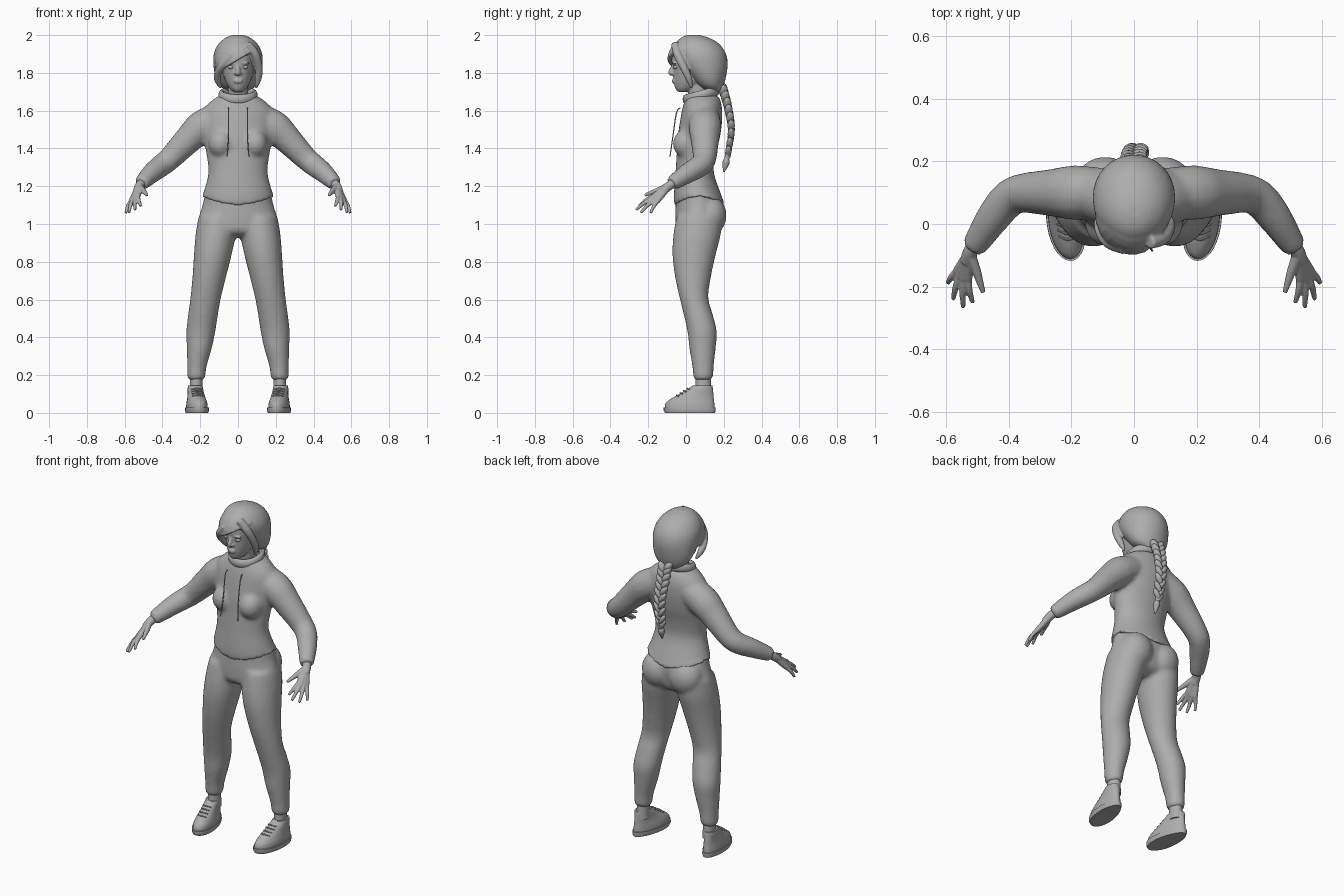
import bpy, bmesh, math
from mathutils import Vector, Matrix

cube = bpy.data.objects.get("Cube")
if cube:
    bpy.data.objects.remove(cube, do_unlink=True)

clay = bpy.data.materials.new("plain grey")
clay.use_nodes = True
GREY = (0.42, 0.42, 0.42, 1)
clay.diffuse_color = GREY
clay.node_tree.nodes["Principled BSDF"].inputs["Base Color"].default_value = GREY


def spline(rows, steps):
    """Catmull-Rom interpolation of rows of numbers."""
    rows = [Vector(r) for r in rows]
    out = []
    for i in range(len(rows) - 1):
        a, b, c, d = (rows[max(i - 1, 0)], rows[i], rows[i + 1], rows[min(i + 2, len(rows) - 1)])
        for k in range(steps):
            t = k / steps
            out.append(b + 0.5 * t * ((c - a) + t * ((2 * a - 5 * b + 4 * c - d) + t * (3 * b - a - 3 * c + d))))
    return out + [rows[-1]]


def skin(bm, rings):
    """Join vertex rings into a closed skin."""
    n = len(rings[0])
    vs = [[bm.verts.new(p) for p in ring] for ring in rings]
    for a, b in zip(vs, vs[1:]):
        for i in range(n):
            bm.faces.new((a[i], a[(i + 1) % n], b[(i + 1) % n], b[i]))
    bm.faces.new(vs[0][::-1])
    bm.faces.new(vs[-1])


def stack(bm, rows, steps=4, n=32):
    """Level oval rings: (z, x centre, x radius, y front, y back)."""
    rings = []
    for z, x, rx, y0, y1 in spline(rows, steps):
        ring = []
        for i in range(n):
            a = math.tau * i / n
            ring.append((x + rx * math.cos(a), (y0 + y1) / 2 + (y1 - y0) / 2 * math.sin(a), z))
        rings.append(ring)
    skin(bm, rings)


def tube(bm, rows, steps=4, n=14):
    """Round tube along a path: (x, y, z, radius)."""
    pts = spline(rows, steps)
    rings = []
    for i, p in enumerate(pts):
        d = (pts[min(i + 1, len(pts) - 1)] - pts[max(i - 1, 0)]).to_3d()
        q = d.to_track_quat('Z', 'Y')
        ring = []
        for k in range(n):
            a = math.tau * k / n
            ring.append(p.to_3d() + q @ Vector((math.cos(a), math.sin(a), 0)) * p[3])
        rings.append(ring)
    skin(bm, rings)


def ball(bm, centre, radii, turn=0):
    m = Matrix.Translation(centre) @ Matrix.Rotation(turn, 4, 'Y') @ Matrix.Diagonal((*radii, 1))
    return bmesh.ops.create_uvsphere(bm, u_segments=24, v_segments=16, radius=1, matrix=m)["verts"]


def finish(name, bm, voxel=0, smooth=0):
    bmesh.ops.recalc_face_normals(bm, faces=bm.faces)
    mesh = bpy.data.meshes.new(name)
    bm.to_mesh(mesh)
    bm.free()
    mesh.materials.append(clay)
    ob = bpy.data.objects.new(name, mesh)
    bpy.context.collection.objects.link(ob)
    if voxel:
        mesh.shade_smooth()
        blend = ob.modifiers.new("blend", 'REMESH')
        blend.mode, blend.voxel_size, blend.use_smooth_shade = 'VOXEL', voxel, True
        relax = ob.modifiers.new("relax", 'SMOOTH')
        relax.factor, relax.iterations = 0.5, smooth
    else:
        bpy.ops.object.select_all(action='DESELECT')
        ob.select_set(True)
        bpy.context.view_layer.objects.active = ob
        bpy.ops.object.shade_smooth_by_angle(angle=math.radians(40))
    return ob


SIDES = (("left", 1), ("right", -1))

# Jacket: torso, bust and sleeves blended together
bm = bmesh.new()
stack(bm, [(1.095, 0, .197, -.064, .208), (1.16, 0, .184, -.064, .185), (1.27, 0, .157, -.056, .148),
           (1.36, 0, .166, -.05, .155), (1.45, 0, .18, -.045, .178), (1.53, 0, .19, -.034, .19),
           (1.60, 0, .185, -.022, .192), (1.645, 0, .15, -.01, .185), (1.68, 0, .10, .0, .172)])
for v in bm.verts:  # hem rises towards the hips
    if v.co.z < 1.16:
        v.co.z += (1.16 - v.co.z) * 0.85 * (v.co.x / .2) ** 2
for _, s in SIDES:
    ball(bm, (s * .09, .0, 1.425), (.066, .07, .075))
    tube(bm, [(s * .1, .1, 1.565, .08), (s * .19, .1, 1.515, .088), (s * .26, .1, 1.45, .077),
              (s * .36, .098, 1.347, .063), (s * .405, .075, 1.31, .06), (s * .45, .02, 1.275, .055),
              (s * .495, -.048, 1.232, .045), (s * .515, -.077, 1.213, .038)])
finish("jacket", bm, .011, 8)

# Collar rim, lower at the front
bm = bmesh.new()
rim = []
for i in range(33):
    a = math.tau * i / 32
    ring = []
    for k in range(12):
        b = math.tau * k / 12
        r = .082 + .016 * math.cos(b)
        ring.append((r * 1.06 * math.cos(a), .08 + r * math.sin(a),
                     1.682 + .022 * math.sin(a) + .026 * math.sin(b)))
    rim.append(ring)
skin(bm, rim)
bmesh.ops.remove_doubles(bm, verts=bm.verts, dist=.0005)
bmesh.ops.delete(bm, geom=[f for f in bm.faces if len(f.verts) > 4], context='FACES_ONLY')
finish("collar", bm)

# Drawstrings
for side, s in SIDES:
    bm = bmesh.new()
    tube(bm, [(s * .05, -.03, 1.615, .003), (s * .051, -.05, 1.59, .003),
              (s * .05, -.07, 1.46, .003), (s * .058, -.085, 1.355, .003)], n=8)
    finish(side + "_drawstring", bm)

# Trousers: hips, seat and legs
bm = bmesh.new()
stack(bm, [(.93, 0, .13, .0, .11), (.96, 0, .19, -.05, .165), (1.03, 0, .207, -.057, .185),
           (1.1, 0, .188, -.055, .19), (1.17, 0, .174, -.054, .172)])
for _, s in SIDES:
    ball(bm, (s * .092, .125, 1.045), (.098, .09, .105))
    stack(bm, [(.175, s * .221, .038, .05, .13), (.19, s * .221, .047, .039, .143),
               (.25, s * .217, .052, .033, .147), (.34, s * .205, .066, .018, .157),
               (.43, s * .197, .077, .008, .163), (.52, s * .185, .079, -.012, .142),
               (.61, s * .171, .081, -.034, .118), (.72, s * .152, .089, -.058, .132),
               (.84, s * .133, .1, -.072, .158), (.95, s * .118, .106, -.066, .185),
               (1.04, s * .11, .098, -.05, .19)])
finish("trousers", bm, .011, 6)

# Head: face, neck, nose, lips and brows
bm = bmesh.new()
stack(bm, [(1.70, 0, .025, -.045, .02), (1.72, 0, .045, -.058, .06), (1.76, 0, .068, -.066, .12),
           (1.82, 0, .085, -.07, .16), (1.88, 0, .09, -.077, .17), (1.93, 0, .08, -.065, .16),
           (1.965, 0, .04, -.03, .12)])
tube(bm, [(0, .085, 1.58, .058), (0, .07, 1.66, .053), (0, .055, 1.76, .053)])
tube(bm, [(0, -.066, 1.85, .007), (0, -.074, 1.825, .010), (0, -.083, 1.803, .013), (0, -.074, 1.792, .011)])
for z in (1.762, 1.752):
    ball(bm, (0, -.064, z), (.024, .011, .006))
for _, s in SIDES:
    ball(bm, (s * .013, -.072, 1.797), (.009, .01, .007))
    ball(bm, (s * .036, -.062, 1.852), (.026, .012, .006), s * .1)
    ball(bm, (s * .087, .05, 1.815), (.012, .022, .033))
finish("head", bm, .005, 3)
for side, s in SIDES:
    bm = bmesh.new()
    ball(bm, (s * .036, -.052, 1.83), (.018, .015, .011))
    finish(side + "_eye", bm)

# Hair: back volume, swept fringe and side locks
bm = bmesh.new()
stack(bm, [(1.70, 0, .05, .12, .185), (1.73, 0, .095, .065, .198), (1.78, 0, .12, .015, .212),
           (1.85, 0, .131, -.045, .221), (1.91, 0, .126, -.066, .208), (1.96, 0, .098, -.052, .168),
           (1.99, 0, .058, -.02, .11), (2.002, 0, .02, .02, .06)])
fringe = bmesh.new()
ball(fringe, (0, .04, 1.862), (.126, .14, .137))
bmesh.ops.bisect_plane(fringe, geom=fringe.verts[:] + fringe.edges[:] + fringe.faces[:],
                       plane_co=(0, -.1, 1.868), plane_no=(-.6, 0, 1), clear_inner=True)
bmesh.ops.holes_fill(fringe, edges=fringe.edges)
part = bpy.data.meshes.new("fringe")
fringe.to_mesh(part)
fringe.free()
bm.from_mesh(part)
bpy.data.meshes.remove(part)
tube(bm, [(.05, -.06, 1.955, .02), (.09, -.045, 1.90, .023), (.11, -.012, 1.83, .021),
          (.107, .015, 1.77, .018), (.095, .03, 1.72, .007)])
tube(bm, [(-.03, -.08, 1.90, .018), (-.08, -.055, 1.845, .023), (-.106, -.018, 1.80, .02),
          (-.107, .015, 1.76, .018), (-.09, .035, 1.72, .007)])
finish("hair", bm, .006, 3)

# Braid of alternating plump strands with a tuft
bm = bmesh.new()
spine = spline([(.0, .195, 1.715), (.0, .222, 1.62), (.008, .24, 1.5), (.014, .222, 1.37)], 6)
for i, p in enumerate(spine):
    size = 1 - .4 * i / len(spine)
    s = 1 if i % 2 else -1
    ball(bm, p + Vector((s * .019 * size, 0, 0)), (.021 * size, .025 * size, .036), s * .6)
tube(bm, [(.014, .222, 1.375, .016), (.014, .216, 1.35, .012), (.016, .212, 1.325, .019), (.018, .2, 1.275, .004)])
finish("braid", bm)

# Hands: palm fans out from the wrist into four fingers and a thumb
KNUCKLES = [(.53, -.175, 1.145), (.543, -.177, 1.135), (.556, -.167, 1.126), (.566, -.152, 1.12)]
TIPS = [(.515, -.25, 1.095), (.545, -.265, 1.075), (.577, -.24, 1.06), (.594, -.188, 1.058)]
for side, s in SIDES:
    bm = bmesh.new()
    def limb(points, radii):
        tube(bm, [(s * p[0], p[1], p[2], r) for p, r in zip(points, radii)])
    limb([(.495, -.05, 1.23), (.52, -.085, 1.205), (.535, -.12, 1.175)], (.025, .024, .022))
    for k, t in zip(KNUCKLES, TIPS):
        mid = Vector(k).lerp(Vector(t), .5) + Vector((.003, 0, .006))
        limb([(.522, -.09, 1.203), k], (.019, .014))
        limb([k, mid, t], (.0125, .0105, .0075))
    limb([(.522, -.1, 1.2), (.503, -.15, 1.178), (.492, -.185, 1.165), (.481, -.218, 1.152)],
         (.018, .015, .0115, .008))
    finish(side + "_hand", bm, .004, 3)

# Shoes, soles, laces and ankles
def foot_shape(bm, s):
    """Widen the ball of the foot, narrow the heel, turn the toe inward."""
    for v in bm.verts:
        y = v.co.y
        v.co.x = s * (.224 + v.co.x * (1.04 - .9 * y) - .12 * (.06 - y))

for side, s in SIDES:
    bm = bmesh.new()
    stack(bm, [(.02, 0, .054, -.112, .152), (.05, 0, .052, -.108, .15), (.075, 0, .047, -.08, .147),
               (.1, 0, .043, -.035, .145), (.13, 0, .041, .015, .142), (.145, 0, .038, .035, .139)])
    foot_shape(bm, s)
    finish(side + "_shoe", bm)
    bm = bmesh.new()
    stack(bm, [(0, 0, .056, -.112, .154), (.012, 0, .06, -.118, .157), (.028, 0, .059, -.118, .157)], 1)
    foot_shape(bm, s)
    finish(side + "_sole", bm)
    bm = bmesh.new()
    for i in range(4):
        y, z = -.05 + .019 * i, .094 + .012 * i
        tube(bm, [(-.027, y + .012, z - .006, .004), (0, y, z, .004), (.027, y + .012, z - .006, .004)], n=8)
    foot_shape(bm, s)
    finish(side + "_laces", bm)
    bm = bmesh.new()
    stack(bm, [(.1, s * .221, .036, .05, .135), (.15, s * .221, .034, .05, .133), (.2, s * .221, .034, .052, .13)])
    finish(side + "_ankle", bm)
